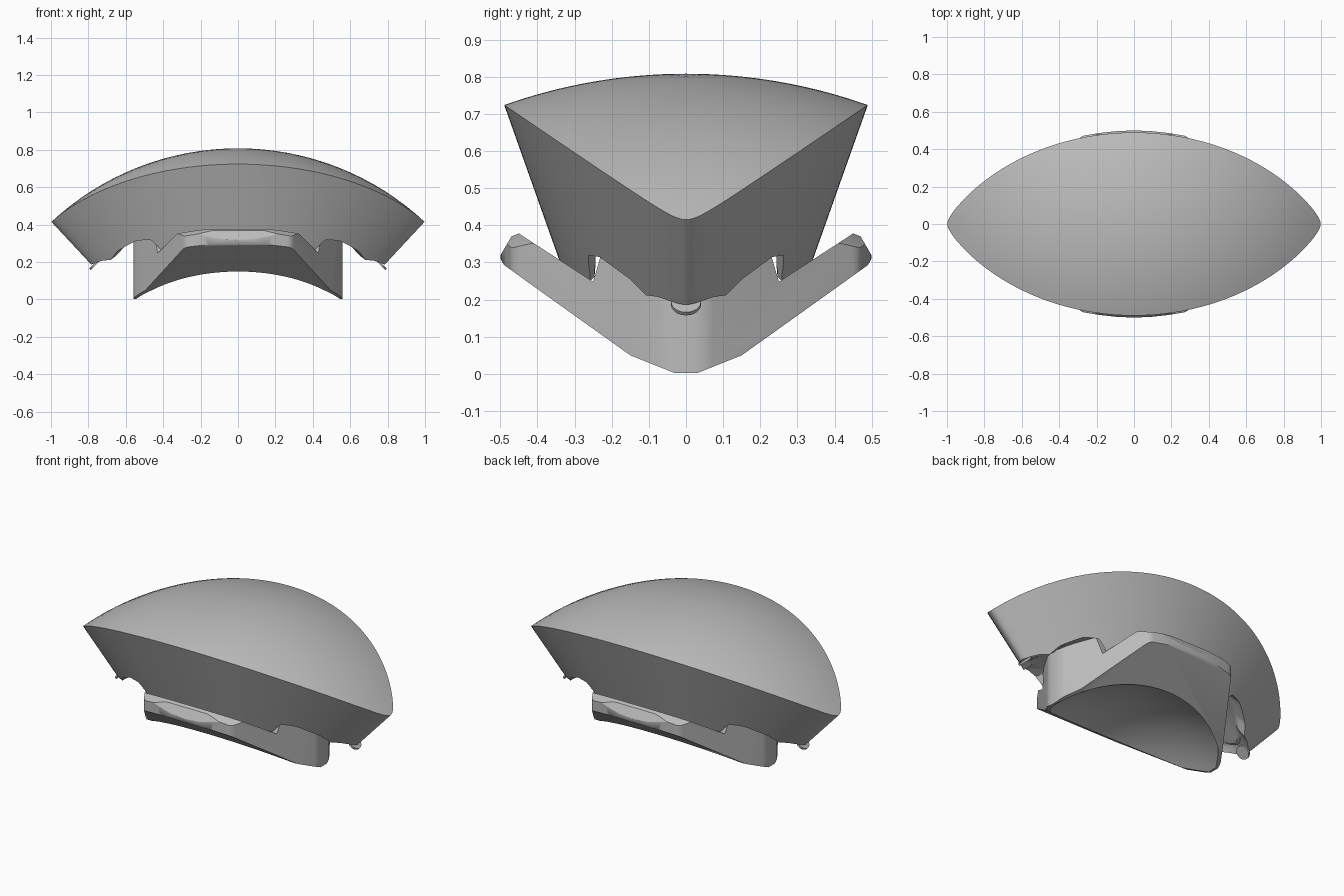
import bpy, bmesh, math
from mathutils import Vector

if "Cube" in bpy.data.objects:
    bpy.data.objects.remove(bpy.data.objects["Cube"])

CENTRE = Vector((0, 0, -0.655))   # common centre of every spherical surface
R = 1.463                         # outer dome radius

grey = bpy.data.materials.new("plain grey")
grey.use_nodes = True
grey.diffuse_color = (0.5, 0.5, 0.5, 1)
grey.node_tree.nodes["Principled BSDF"].inputs["Base Color"].default_value = (0.5, 0.5, 0.5, 1)


def finish(name, bm):
    bmesh.ops.recalc_face_normals(bm, faces=bm.faces)
    mesh = bpy.data.meshes.new(name)
    bm.to_mesh(mesh)
    bm.free()
    mesh.materials.append(grey)
    obj = bpy.data.objects.new(name, mesh)
    bpy.context.collection.objects.link(obj)
    return obj


def activate(obj):
    bpy.ops.object.select_all(action='DESELECT')
    obj.select_set(True)
    bpy.context.view_layer.objects.active = obj


def smooth(obj, angle=30):
    activate(obj)
    bpy.ops.object.shade_smooth_by_angle(angle=math.radians(angle))


def prism(name, points, depth):
    """Extrude a closed outline of 3D points along a vector."""
    bm = bmesh.new()
    face = bm.faces.new([bm.verts.new(p) for p in points])
    new = bmesh.ops.extrude_face_region(bm, geom=[face])["geom"]
    bmesh.ops.translate(bm, vec=depth, verts=[v for v in new if isinstance(v, bmesh.types.BMVert)])
    return finish(name, bm)


def ball(radius):
    bm = bmesh.new()
    bmesh.ops.create_uvsphere(bm, u_segments=128, v_segments=64, radius=radius)
    bmesh.ops.translate(bm, vec=CENTRE, verts=bm.verts)
    return finish("cutter", bm)


def boolean(obj, cutter, operation):
    cutter.hide_render = True
    mod = obj.modifiers.new("cut", 'BOOLEAN')
    mod.operation, mod.object, mod.solver = operation, cutter, 'EXACT'
    activate(obj)
    bpy.ops.object.modifier_apply(modifier=mod.name)
    bpy.data.objects.remove(cutter)


def bevel(obj, width):
    mod = obj.modifiers.new("round", 'BEVEL')
    mod.width, mod.segments, mod.limit_method = width, 3, 'ANGLE'
    mod.angle_limit = math.radians(25)
    activate(obj)
    bpy.ops.object.modifier_apply(modifier=mod.name)


# Rim of the domed segment: a folded plane cutting the sphere, softened at the tips
def rim_height(y):
    return 0.39 + 0.68 * math.hypot(y, 0.037) - CENTRE.z


low, high = 0.3, 0.7
for _ in range(40):
    mid = (low + high) / 2
    if mid ** 2 + rim_height(mid) ** 2 < R * R:
        low = mid
    else:
        high = mid
HALF_WIDTH = low

# Depth of the skirt, as a radius, along the length
SKIRT = [(0, 1.02), (0.57, 1.02), (0.61, 1.11), (0.7, 1.135),
         (0.84, 1.128), (0.9, 1.107), (0.94, 1.13), (1.01, 1.155)]


def skirt_radius(x):
    for (x0, r0), (x1, r1) in zip(SKIRT, SKIRT[1:]):
        if x <= x1:
            return r0 + (r1 - r0) * (x - x0) / (x1 - x0)
    return SKIRT[-1][1]


# Domed segment: rings of radial directions, outside first and then underneath
N = 256
UP = Vector((0, 0, 1))
rim = []
for k in range(N):
    a = math.tau * k / N
    y = HALF_WIDTH * math.cos(a)
    h = rim_height(y)
    x = math.copysign(math.sqrt(max(R * R - y * y - h * h, 0)), math.sin(a))
    rim.append(Vector((x, y, h)).normalized())

FLOOR = 1.125
rings = []
for j in range(1, 17):
    rings.append([UP.slerp(d, j / 16) * R for d in rim])
for f, w in [(1, 1), (0.95, 1), (0.92, 0.8), (0.9, 0.1), (0.88, 0), (0.7, 0), (0.5, 0), (0.25, 0)]:
    rings.append([UP.slerp(d, f) * (FLOOR + w * (skirt_radius(abs(d.x) * R) - FLOOR)) for d in rim])

bm = bmesh.new()
loops = [[bm.verts.new(p + CENTRE) for p in ring] for ring in rings]
top = bm.verts.new(CENTRE + UP * R)
under = bm.verts.new(CENTRE + UP * FLOOR)
for k in range(N):
    n = (k + 1) % N
    bm.faces.new((top, loops[0][k], loops[0][n]))
    bm.faces.new((under, loops[-1][n], loops[-1][k]))
    for a, b in zip(loops, loops[1:]):
        bm.faces.new((a[k], b[k], b[n], a[n]))
smooth(finish("domed_segment", bm))

# Base bracket: V-shaped section along x, trimmed to a long hexagon
half = [(0.03, 0.002), (0.15, 0.05), (0.49, 0.293), (0.502, 0.315),
        (0.47, 0.37), (0.45, 0.378), (0.25, 0.248), (0.2, 0.42)]
section = half + [(-y, z) for y, z in reversed(half)]
bracket = prism("base_bracket", [(-0.7, y, z) for y, z in section], (1.4, 0, 0))

side = [(0.56, 0.05), (0.285, 0.47), (0.18, 0.487), (0.09, 0.497)]
quarter = side + [(0, 0.5)] + [(-x, y) for x, y in reversed(side)]
outline = quarter + [(-x, -y) for x, y in quarter]
trim = prism("cutter", [(x, y, -0.1) for x, y in outline], (0, 0, 0.8))
bevel(trim, 0.025)
boolean(bracket, trim, 'INTERSECT')
boolean(bracket, ball(1.135), 'INTERSECT')
boolean(bracket, ball(0.855), 'DIFFERENCE')
smooth(bracket)

# Small tongues hanging below the tips
for name, s in (("left_tongue", 1), ("right_tongue", -1)):
    bpy.ops.mesh.primitive_cylinder_add(vertices=24, radius=0.04, depth=0.012,
                                        location=(s * 0.762, 0, 0.19),
                                        rotation=(0, s * math.radians(45), 0))
    tongue = bpy.context.object
    tongue.name = name
    tongue.data.materials.append(grey)
    smooth(tongue)
